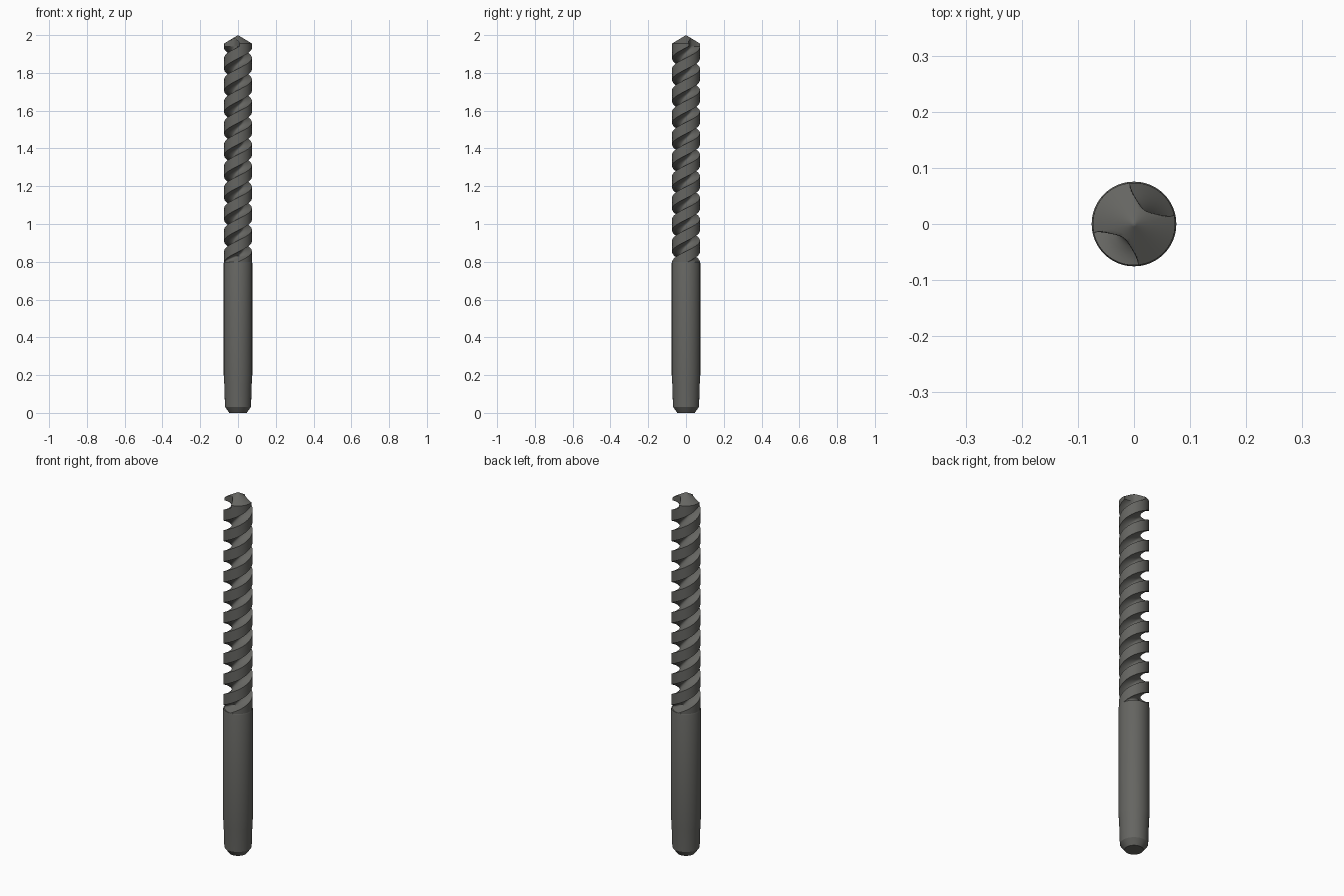
import bpy, bmesh, math

if "Cube" in bpy.data.objects:
    bpy.data.objects.remove(bpy.data.objects["Cube"])

R, CORE = 0.0735, 0.031          # flute outer and core radius
SHANK_TOP, TIP, SHOULDER = 0.80, 2.0, 1.956
PITCH = 0.2275                   # height of one full right-handed turn
HALF = math.radians(42)          # half angular width of a flute

steel = bpy.data.materials.new("dark grey steel")
steel.diffuse_color = (0.13, 0.13, 0.12, 1)
steel.use_nodes = True
steel.node_tree.nodes["Principled BSDF"].inputs["Base Color"].default_value = steel.diffuse_color


def loft(name, rings, apex=None):
    """Skin a stack of closed rings; close the end with a cap or a point."""
    bm = bmesh.new()
    loops = [[bm.verts.new(p) for p in ring] for ring in rings]
    n = len(loops[0])
    for a, b in zip(loops, loops[1:]):
        for i in range(n):
            j = (i + 1) % n
            bm.faces.new((a[i], a[j], b[j], b[i]))
    bm.faces.new(loops[0][::-1])
    if apex:
        top = bm.verts.new(apex)
        for i in range(n):
            bm.faces.new((loops[-1][i], loops[-1][(i + 1) % n], top))
    else:
        bm.faces.new(loops[-1])
    me = bpy.data.meshes.new(name)
    bm.to_mesh(me)
    bm.free()
    me.materials.append(steel)
    ob = bpy.data.objects.new(name, me)
    bpy.context.collection.objects.link(ob)
    bpy.ops.object.select_all(action='DESELECT')
    ob.select_set(True)
    bpy.context.view_layer.objects.active = ob
    bpy.ops.object.shade_smooth_by_angle(angle=math.radians(32))
    return ob


# Shank: plain turned cylinder with a chamfered foot
profile = [(0.046, 0), (0.069, 0.032), (0.0725, 0.15), (0.0755, 0.2),
           (0.0755, SHANK_TOP - 0.006), (0.0735, SHANK_TOP)]
loft("shank", [[(r * math.cos(t), r * math.sin(t), z)
                for t in (2 * math.pi * i / 48 for i in range(48))]
               for r, z in profile])

# Cross-section: two rounded flutes and two lands, as (angle, groove depth 0..1)
section = []
for side in (0, math.pi):
    for i in range(17):                                   # flute
        c = -math.cos(math.pi * i / 16)
        section.append((side + HALF * c, math.sqrt(max(0, 1 - c * c))))
    for i in range(1, 12):                                # land
        section.append((side + HALF + (math.pi - 2 * HALF) * i / 12, 0))


def ring(z):
    # twist stops just under the point, giving straight cutting lips
    twist = math.radians(46) + 2 * math.pi * (min(z, 1.94) - 1.935) / PITCH
    fade = min(1, max(0, (z - SHANK_TOP + 0.005) / 0.035))    # flute run-out
    cone = R * (TIP - z) / (TIP - SHOULDER)
    pts = []
    for a, d in section:
        r = min(R - (R - CORE) * d * fade, cone)
        pts.append((r * math.cos(a + twist), r * math.sin(a + twist), z))
    return pts


# Fluted body with a conical point
z0, steps = SHANK_TOP - 0.02, 300
heights = [z0 + (SHOULDER - z0) * i / steps for i in range(steps + 1)]
heights += [SHOULDER + (TIP - SHOULDER) * i / 14 for i in range(1, 14)]
loft("fluted_body", [ring(z) for z in heights], (0, 0, TIP))
